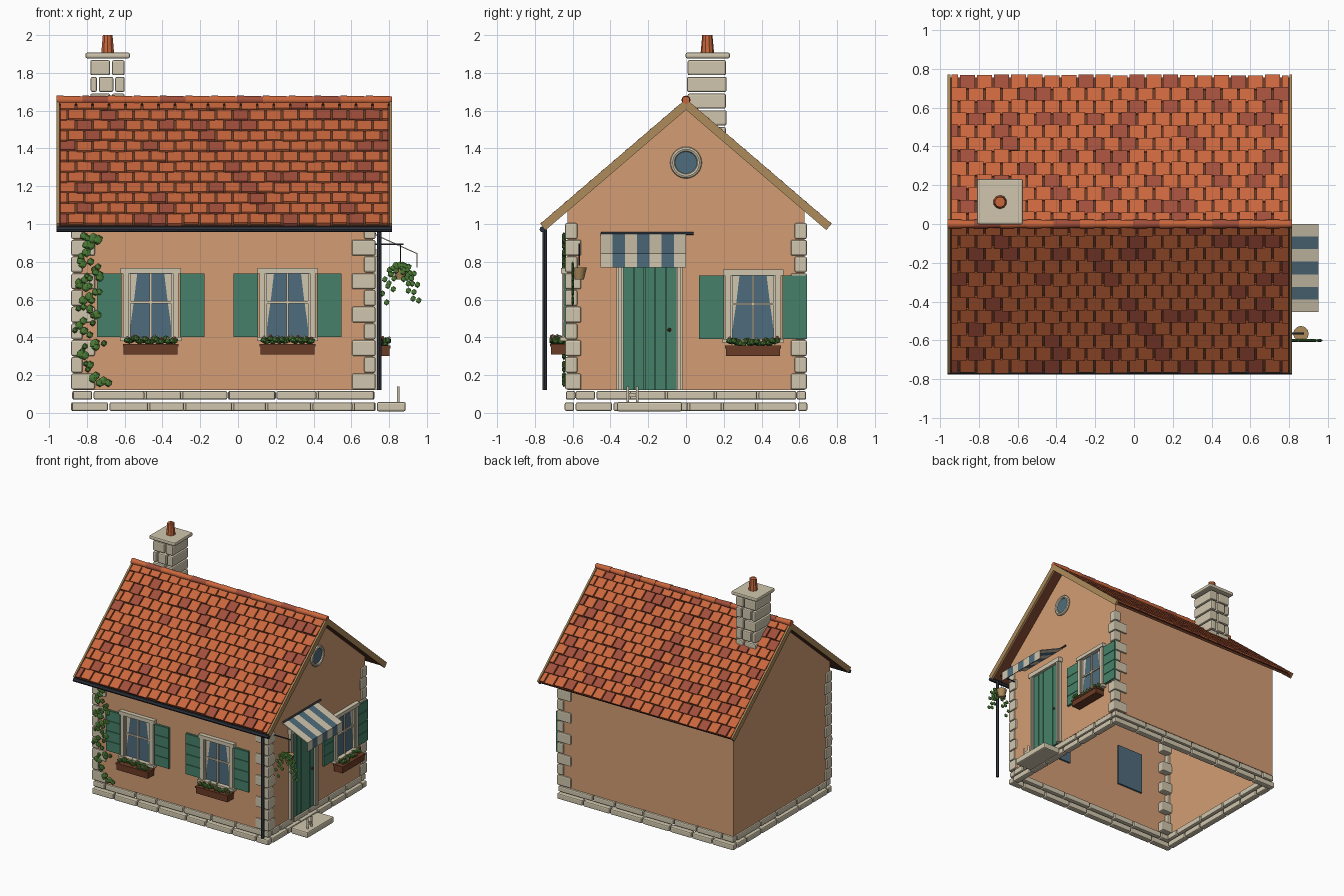
import bpy, bmesh, math, random
from mathutils import Matrix, Vector

random.seed(7)
if "Cube" in bpy.data.objects:
    bpy.data.objects.remove(bpy.data.objects["Cube"])


def material(name, code):
    rgb = [(int(code[i:i + 2], 16) / 255) ** 2.2 for i in (0, 2, 4)]
    m = bpy.data.materials.new(name)
    m.use_nodes = True
    m.diffuse_color = (*rgb, 1)
    m.node_tree.nodes["Principled BSDF"].inputs["Base Color"].default_value = (*rgb, 1)
    return m


PLASTER = material("peach plaster", "D29C74")
STONE = material("pale stone", "CFC5AC")
TILE = material("orange tile", "C8663F")
TILE_DARK = material("dark red tile", "A1503D")
BROWN = material("dark brown", "6B3E2B")
GREEN = material("painted green", "488069")
LEAF = material("leaf green", "4C7A38")
METAL = material("charcoal metal", "30353D")
GLASS = material("blue glass", "506B7B")
WOOD = material("tan wood", "AC8A5C")
I = Matrix()


def tag(verts, mi):
    for f in {f for v in verts for f in v.link_faces}:
        f.material_index = mi


def box(bm, lo, hi, mi=0, at=I):
    lo, hi = Vector(lo), Vector(hi)
    m = at @ Matrix.Translation((lo + hi) / 2) @ Matrix.Diagonal((*(hi - lo), 1))
    tag(bmesh.ops.create_cube(bm, size=1, matrix=m)["verts"], mi)


def rod(bm, a, b, r, r_end=None, mi=0, sides=12):
    a, b = Vector(a), Vector(b)
    m = Matrix.Translation((a + b) / 2) @ (b - a).to_track_quat("Z", "Y").to_matrix().to_4x4()
    tag(bmesh.ops.create_cone(bm, cap_ends=True, segments=sides, radius1=r, radius2=r_end or r,
                              depth=(b - a).length, matrix=m)["verts"], mi)


def blob(bm, p, size, mi=0, at=I):
    m = at @ Matrix.Translation(p) @ Matrix.Diagonal((*size, 1))
    tag(bmesh.ops.create_icosphere(bm, subdivisions=1, radius=1, matrix=m)["verts"], mi)


def part(name, bm, *mats, bevel=0, smooth=False, recalc=True):
    if recalc:
        bmesh.ops.recalc_face_normals(bm, faces=bm.faces)
    me = bpy.data.meshes.new(name)
    bm.to_mesh(me)
    bm.free()
    ob = bpy.data.objects.new(name, me)
    bpy.context.collection.objects.link(ob)
    for m in mats:
        me.materials.append(m)
    if bevel:
        mod = ob.modifiers.new("rounded", "BEVEL")
        mod.width, mod.segments = bevel, 2
    if smooth:
        bpy.ops.object.select_all(action="DESELECT")
        ob.select_set(True)
        bpy.context.view_layer.objects.active = ob
        bpy.ops.object.shade_smooth_by_angle()
    return ob


# Plaster walls, open below
X0, X1, Y, BASE = -0.87, 0.715, 0.628, 0.12
bm = bmesh.new()
profile = [(-Y, BASE), (Y, BASE), (Y, 1.08), (0, 1.62), (-Y, 1.08)]
l, r = [[bm.verts.new((x, y, z)) for y, z in profile] for x in (X0, X1)]
for f in ((l[0], r[0], r[4], l[4]), (r[1], l[1], l[2], r[2]), r, l[::-1]):
    bm.faces.new(f)
walls = part("walls", bm, PLASTER, recalc=False)
shell = walls.modifiers.new("thickness", "SOLIDIFY")
shell.thickness, shell.offset = 0.03, -1

# Two courses of foundation stones round the house
bm = bmesh.new()
for z, out, start in ((0.01, 0.014, 0.2), (0.07, 0.008, 0.11)):
    for side in range(4):
        lo, hi = (X0 - out, X1 + out) if side % 2 == 0 else (-Y + 0.04, Y - 0.04)
        p, step = lo, start
        while p < hi:
            q = min(p + step, hi)
            if hi - q < 0.08:
                q = hi
            a, b = p + 0.004, q - 0.004
            if side % 2 == 0:
                y = -Y - out if side == 0 else Y + out - 0.05
                box(bm, (a, y, z), (b, y + 0.05, z + 0.046))
            else:
                x = X1 + out - 0.05 if side == 1 else X0 - out
                box(bm, (x, a, z), (x + 0.05, b, z + 0.046))
            p, step = q, random.uniform(0.17, 0.3)
part("foundation_stones", bm, STONE, bevel=0.009)

# Corner stones on three corners
bm = bmesh.new()
for cx, sx, sy in ((X0, -1, -1), (X1, 1, -1), (X1, 1, 1)):
    for i in range(10):
        w, d = ((0.125, 0.085), (0.06, 0.065))[i % 2]
        x, y, z = cx + sx * 0.013, sy * (Y + 0.012), BASE + 0.004 + i * 0.0885
        xs, ys = sorted((x, x - sx * w)), sorted((y, y - sy * d))
        box(bm, (xs[0], ys[0], z), (xs[1], ys[1], z + 0.084))
part("corner_stones", bm, STONE, bevel=0.009)

# Roof: sheathing, bargeboards and staggered tiles on both slopes
RIDGE, EAVE, RUN = 1.66, 1.0, 0.77
LEFT, RIGHT = -0.96, 0.815
slope = math.atan2(RIDGE - EAVE, RUN)
length = math.hypot(RIDGE - EAVE, RUN)
c, s = math.cos(slope), math.sin(slope)
deck, barge, tiles = bmesh.new(), bmesh.new(), bmesh.new()
ROWS, COLS = 12, 20
pitch, width = length / ROWS, (RIGHT - LEFT - 0.03) / COLS
for k in (-1, 1):
    at = Matrix(((1, 0, 0, 0), (0, k * c, k * s, 0), (0, -s, c, RIDGE), (0, 0, 0, 1)))
    box(deck, (LEFT + 0.012, 0, -0.034), (RIGHT - 0.012, length - 0.005, -0.016), 0, at)
    for x in (LEFT, RIGHT - 0.014):
        box(barge, (x, -0.005, -0.042), (x + 0.014, length, 0.002), 0, at)
    for row in range(ROWS):
        for col in range(COLS + row % 2):
            a = LEFT + 0.015 + (col - 0.5 * (row % 2)) * width
            b = min(a + width, RIGHT - 0.015) - 0.005
            a = max(a, LEFT + 0.015) + 0.005
            d = row * pitch + random.uniform(-0.009, 0)
            tilt = at @ Matrix.Translation((0, d, -0.012)) @ Matrix.Rotation(0.1, 4, "X")
            box(tiles, (a, 0, -0.006), (b, pitch, 0.007), int(random.random() < 0.22), tilt)
part("roof_deck", deck, BROWN)
part("bargeboards", barge, WOOD)
part("roof_tiles", tiles, TILE, TILE_DARK)
bm = bmesh.new()
step = (RIGHT - LEFT) / 13
for i in range(13):
    x = LEFT + i * step
    rod(bm, (x, 0, RIDGE - 0.004), (x + step, 0, RIDGE - 0.004), 0.024, 0.02, int(i % 3 == 1))
part("ridge_tiles", bm, TILE, TILE_DARK, smooth=True)

# Gutter and downpipe
bm = bmesh.new()
rod(bm, (LEFT, -0.76, 0.972), (RIGHT, -0.76, 0.972), 0.015)
rod(bm, (0.748, -0.748, 0.12), (0.748, -0.748, 0.97), 0.013)
part("gutter_and_downpipe", bm, METAL, smooth=True)

# Chimney with split courses, cap and clay pot
bm = bmesh.new()
for i in range(6):
    z, inset = 1.345 + i * 0.0885, 0.004 * (i % 2)
    cuts = (-0.787, -0.672, -0.595) if i % 2 else (-0.785, -0.742, -0.655, -0.595)
    for a, b in zip(cuts, cuts[1:]):
        box(bm, (a + 0.005, 0.005 + inset, z), (b - 0.005, 0.215 - inset, z + 0.08))
box(bm, (-0.808, -0.002, 1.877), (-0.572, 0.232, 1.907))
part("chimney", bm, STONE, bevel=0.009)
bm = bmesh.new()
rod(bm, (-0.69, 0.113, 1.9), (-0.69, 0.113, 2), 0.036, 0.027, sides=10)
rod(bm, (-0.69, 0.113, 1.995), (-0.69, 0.113, 2), 0.019, mi=1)
part("chimney_pot", bm, TILE, BROWN)


# Windows with curtains, shutters and planters
def window(name, at):
    bm = bmesh.new()
    for k in (-1, 1):
        xs = sorted((k * 0.118, k * 0.148))
        box(bm, (xs[0], -0.028, 0.4), (xs[1], 0, 0.74), 0, at)
        xs = sorted((k * 0.108, k * 0.12))
        box(bm, (xs[0], -0.02, 0.4), (xs[1], 0, 0.74), 0, at)
    box(bm, (-0.16, -0.034, 0.738), (0.16, 0, 0.768), 0, at)
    box(bm, (-0.162, -0.04, 0.38), (0.162, 0, 0.402), 0, at)
    box(bm, (-0.006, -0.014, 0.4), (0.006, 0, 0.74), 0, at)
    box(bm, (-0.118, -0.014, 0.58), (0.118, 0, 0.592), 0, at)
    box(bm, (-0.118, -0.004, 0.4), (0.118, 0.034, 0.74), 1, at)
    for k in (-1, 1):
        shape = ((0.115, 0.735), (0.072, 0.735), (0.088, 0.6), (0.102, 0.5), (0.112, 0.42))
        bm.faces.new([bm.verts.new(at @ Vector((k * x, -0.006, z))) for x, z in shape[::k]])
    part(name + "_window", bm, STONE, GLASS, recalc=False)
    bm = bmesh.new()
    for k in (-1, 1):
        xs = sorted((k * 0.155, k * 0.285))
        box(bm, (xs[0], -0.014, 0.402), (xs[1], -0.002, 0.738), 0, at)
        for i in range(4):
            z = 0.402 + i * 0.084
            box(bm, (xs[0], -0.02, z + 0.002), (xs[1], -0.012, z + 0.082), 0, at)
    part(name + "_shutters", bm, GREEN)
    bm = bmesh.new()
    box(bm, (-0.143, -0.088, 0.31), (0.143, -0.01, 0.355), 0, at)
    box(bm, (-0.148, -0.092, 0.352), (0.148, -0.008, 0.366), 0, at)
    for i in range(22):
        p = Vector((-0.125 + i * 0.012, random.uniform(-0.08, -0.025), random.uniform(0.375, 0.395)))
        blob(bm, p, (0.02, 0.018, 0.018), 1, at)
        if i % 3 == 0:
            blob(bm, p + Vector((0, -0.008, 0.014)), (0.009,) * 3, 2 + i % 2, at)
    part(name + "_planter", bm, BROWN, LEAF, STONE, TILE)


window("front_left", Matrix.Translation((-0.462, -Y, 0)))
window("front_right", Matrix.Translation((0.262, -Y, 0)))
window("side", Matrix.Translation((X1, 0.355, -0.01)) @ Matrix.Rotation(math.pi / 2, 4, "Z"))

# Round gable window
bm = bmesh.new()
rod(bm, (X1 - 0.035, 0, 1.325), (X1 + 0.008, 0, 1.325), 0.066, sides=32)
part("gable_glass", bm, GLASS)
bpy.ops.mesh.primitive_torus_add(major_radius=0.071, minor_radius=0.013, major_segments=32,
                                 minor_segments=8, location=(X1 + 0.008, 0, 1.325),
                                 rotation=(0, math.pi / 2, 0))
ring = bpy.context.object
ring.name = "gable_window_ring"
ring.data.materials.append(STONE)
bpy.ops.object.shade_smooth_by_angle()

# Plank door with stone surround, knob, step and boot scraper
bm = bmesh.new()
box(bm, (X1 - 0.034, -0.335, BASE), (X1 + 0.006, -0.05, 0.83))
for i in range(5):
    y = -0.333 + i * 0.0564
    box(bm, (X1, y + 0.002, BASE), (X1 + 0.014, y + 0.054, 0.83))
blob(bm, (X1 + 0.022, -0.088, 0.44), (0.011,) * 3, 1)
part("door", bm, GREEN, BROWN)
bm = bmesh.new()
for y in (-0.367, -0.053):
    box(bm, (X1, y, BASE), (X1 + 0.026, y + 0.035, 0.83))
    box(bm, (X1, y + 0.009, BASE), (X1 + 0.034, y + 0.026, 0.83))
box(bm, (X1, -0.375, 0.828), (X1 + 0.036, -0.01, 0.865))
part("door_surround", bm, STONE)
bm = bmesh.new()
box(bm, (0.735, -0.365, 0.008), (0.888, -0.02, 0.058))
part("door_step", bm, STONE, bevel=0.01)
bm = bmesh.new()
for y in (-0.308, -0.258):
    rod(bm, (0.848, y, 0.05), (0.848, y, 0.14), 0.007)
box(bm, (0.844, -0.308, 0.085), (0.852, -0.258, 0.105))
part("boot_scraper", bm, STONE)

# Striped awning with hanging valance
bm = bmesh.new()
for i in range(7):
    a, b = -0.453 + i * 0.0647, -0.453 + (i + 1) * 0.0647
    path = [(X1, 0.952), (0.95, 0.845), (0.95, 0.77), (0.944, 0.77), (0.944, 0.842), (X1, 0.945)]
    ends = [[bm.verts.new((x, y, z)) for x, z in path] for y in (a, b)]
    for j in range(6):
        bm.faces.new((ends[0][j - 1], ends[0][j], ends[1][j], ends[1][j - 1])).material_index = i % 2
    for e in ends:
        bm.faces.new(e).material_index = i % 2
part("awning", bm, STONE, GLASS)
bm = bmesh.new()
rod(bm, (X1 + 0.008, -0.45, 0.95), (X1 + 0.008, 0.04, 0.95), 0.007)
part("awning_rod", bm, METAL)

# Hanging basket on a bracket with trailing leaves
bm = bmesh.new()
rod(bm, (X1, -0.565, 0.893), (0.875, -0.565, 0.893), 0.005)
rod(bm, (0.86, -0.565, 0.78), (0.86, -0.565, 0.893), 0.003)
part("basket_bracket", bm, METAL)
bm = bmesh.new()
rod(bm, (0.86, -0.565, 0.705), (0.86, -0.565, 0.77), 0.024, 0.04)
part("hanging_basket", bm, WOOD, smooth=True)
bm = bmesh.new()
for reach, drop in ((-0.085, 0.2), (-0.05, 0.13), (0.03, 0.1), (0.055, 0.18), (0.085, 0.19)):
    for i in range(9):
        t = i / 8
        x = 0.86 + reach * math.sin(t * math.pi / 2) + 0.012 * (-1) ** i
        blob(bm, (x, -0.6, 0.785 - drop * t * t), (0.016, 0.008, 0.017))
part("basket_leaves", bm, LEAF)

# Climbing vine on the front left corner
bm = bmesh.new()
trail = [(-0.7, 0.15), (-0.76, 0.2), (-0.84, 0.31), (-0.72, 0.38), (-0.86, 0.44), (-0.73, 0.52),
         (-0.85, 0.57), (-0.75, 0.64), (-0.85, 0.69), (-0.72, 0.74), (-0.82, 0.8), (-0.8, 0.88),
         (-0.74, 0.92), (-0.83, 0.93)]
for (ax, az), (bx, bz) in zip(trail, trail[1:]):
    for i in range(5):
        t, g = i / 5, random.uniform(0.016, 0.027)
        jx, jz = random.uniform(-0.02, 0.02), random.uniform(-0.02, 0.02)
        blob(bm, (ax + (bx - ax) * t + jx, -Y - 0.018, az + (bz - az) * t + jz), (g, 0.012, g))
part("climbing_vine", bm, LEAF)
